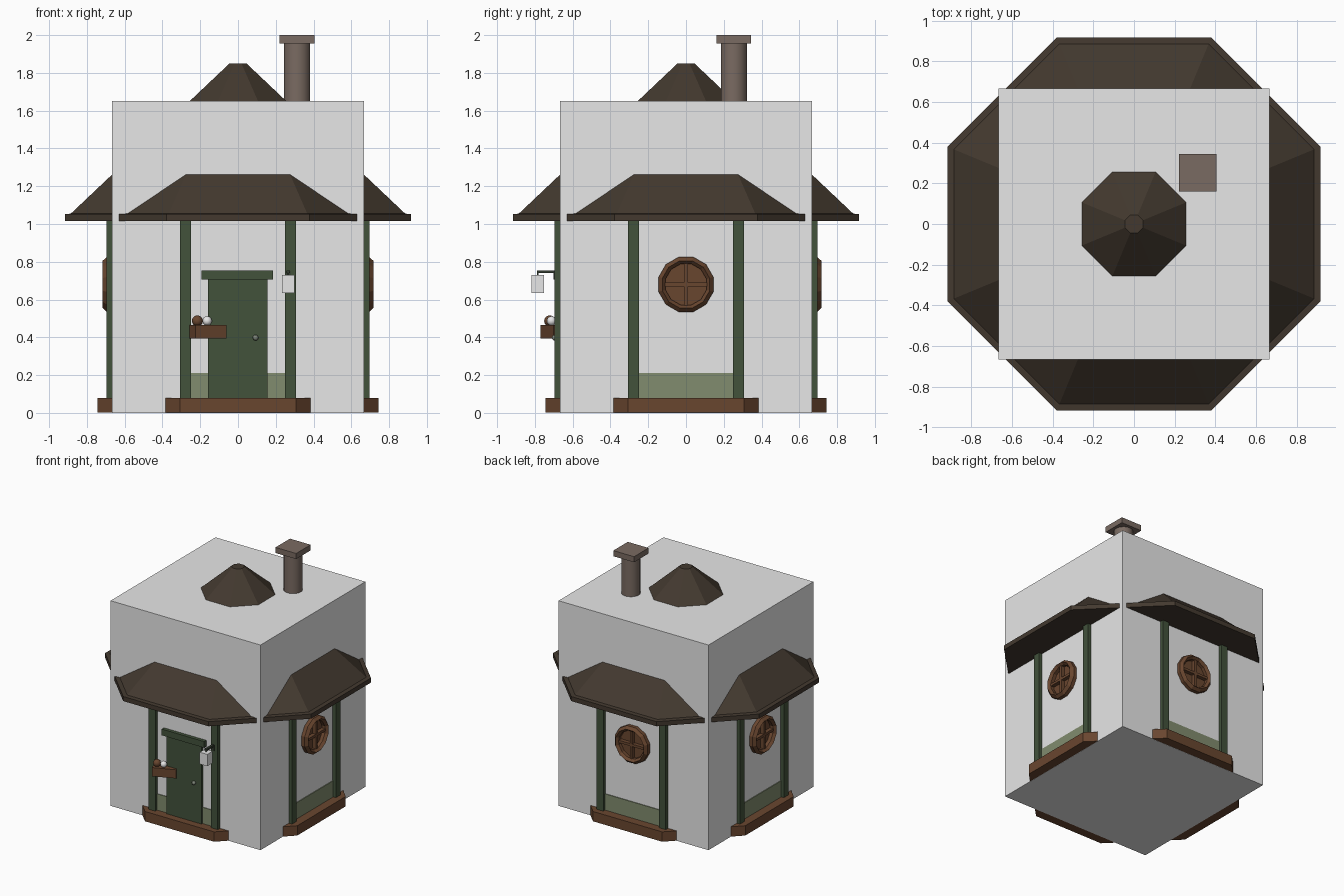
import bpy, bmesh, math
from mathutils import Matrix

cube = bpy.data.objects.get("Cube")
if cube:
    bpy.data.objects.remove(cube, do_unlink=True)


def material(name, *rgb):
    lin = [((c / 255 + 0.055) / 1.055) ** 2.4 for c in rgb] + [1.0]
    m = bpy.data.materials.new(name)
    m.use_nodes = True
    m.diffuse_color = lin
    m.node_tree.nodes["Principled BSDF"].inputs["Base Color"].default_value = lin
    return m


PLASTER = material("pale_grey", 231, 231, 231)
ROOF = material("dark_roof_brown", 67, 57, 47)
WOOD = material("wood_brown", 105, 70, 47)
GREEN = material("dark_green", 66, 82, 59)
SAGE = material("sage_green", 129, 140, 110)
STONE = material("chimney_stone", 122, 107, 98)
IRON = material("dark_iron", 52, 60, 48)
METAL = material("knob_metal", 125, 132, 120)


def finish(name, bm, mat, smooth=False):
    bmesh.ops.recalc_face_normals(bm, faces=bm.faces)
    mesh = bpy.data.meshes.new(name)
    bm.to_mesh(mesh)
    bm.free()
    mesh.materials.append(mat)
    ob = bpy.data.objects.new(name, mesh)
    bpy.context.collection.objects.link(ob)
    if smooth:
        bpy.ops.object.select_all(action='DESELECT')
        ob.select_set(True)
        bpy.context.view_layer.objects.active = ob
        bpy.ops.object.shade_smooth_by_angle(angle=math.radians(40))
    return ob


def box(name, mat, x, y, z, turn=0):
    """Box from (min, max) ranges, turned about its own upright axis."""
    bm = bmesh.new()
    mid = [(r[0] + r[1]) / 2 for r in (x, y, z)]
    size = [r[1] - r[0] for r in (x, y, z)]
    bmesh.ops.create_cube(bm, size=1, matrix=Matrix.Translation(mid)
                          @ Matrix.Rotation(math.radians(turn), 4, 'Z')
                          @ Matrix.Diagonal((*size, 1)))
    return finish(name, bm, mat)


def lathe(name, mat, profile, sides, at=(0, 0, 0), rot=None, closed=False, smooth=False):
    """Stack of regular polygons; the profile gives (distance to flat, height)."""
    bm = bmesh.new()
    k = 1 / math.cos(math.pi / sides)
    rings = []
    for r, h in profile:
        ang = [(i + 0.5) * math.tau / sides for i in range(sides)]
        rings.append([bm.verts.new((r * k * math.cos(a), r * k * math.sin(a), h)) for a in ang])
    pairs = list(zip(rings, rings[1:]))
    if closed:
        pairs.append((rings[-1], rings[0]))
    else:
        bm.faces.new(rings[0])
        bm.faces.new(rings[-1])
    for a, b in pairs:
        for i in range(sides):
            j = (i + 1) % sides
            bm.faces.new((a[i], a[j], b[j], b[i]))
    bm.transform(Matrix.Translation(at) @ (rot or Matrix()))
    return finish(name, bm, mat, smooth)


def ball(name, mat, at, r):
    bm = bmesh.new()
    bmesh.ops.create_uvsphere(bm, u_segments=12, v_segments=8, radius=r,
                              matrix=Matrix.Translation(at))
    return finish(name, bm, mat, True)


# Main block and octagonal layers
HALF = 0.667
box("main_block", PLASTER, (-HALF, HALF), (-HALF, HALF), (0, 1.65))
lathe("platform", WOOD, [(0.743, 0.001), (0.743, 0.08)], 8)
lathe("wainscot", SAGE, [(0.673, 0.08), (0.673, 0.21)], 8)
lathe("roof", ROOF, [(0.917, 1.015), (0.917, 1.052), (0.885, 1.055), (0.045, 1.85)], 8)

# Chimney
lathe("chimney", STONE, [(0.069, 1.2), (0.069, 1.96)], 16, at=(0.313, 0.253, 0), smooth=True)
box("chimney_cap", STONE, (0.221, 0.405), (0.161, 0.345), (1.955, 2.0))

# Posts at the corners of the octagon
for i in range(4):
    c, s = round(math.cos(i * math.pi / 2)), round(math.sin(i * math.pi / 2))
    for side in (-0.278, 0.278):
        x, y = HALF * c - side * s, HALF * s + side * c
        box("post", GREEN, (x - 0.029, x + 0.029), (y - 0.029, y + 0.029), (0.08, 1.02))

# Round windows on the three sides without a door
RING = [(0.145, 0.66), (0.145, 0.695), (0.125, 0.717), (0.108, 0.697), (0.108, 0.66)]
for label, turn in (("left", 0), ("back", 90), ("right", 180)):
    spin = Matrix.Rotation(math.radians(turn), 4, 'Z')
    face = spin @ Matrix.Rotation(math.pi / 2, 4, 'Y')
    at = (0, 0, 0.68)
    lathe(label + "_window_ring", WOOD, RING, 12, at, face, closed=True)
    lathe(label + "_window_pane", WOOD, [(0.12, 0.66), (0.12, 0.67)], 12, at, face)
    for part, w, h in (("upright", 0.01, 0.12), ("crossbar", 0.12, 0.01)):
        bar = box(label + "_window_" + part, WOOD, (0.66, 0.7), (-w, w), (0.68 - h, 0.68 + h))
        bar.data.transform(spin)

# Door
box("door", GREEN, (-0.158, 0.155), (-0.685, -0.65), (0.08, 0.72))
box("door_lintel", GREEN, (-0.192, 0.186), (-0.695, -0.65), (0.705, 0.755))
ball("door_knob", METAL, (0.093, -0.695, 0.398), 0.015)

# Hanging lantern
box("lantern_plate", IRON, (0.255, 0.277), (-0.702, -0.69), (0.705, 0.75))
box("lantern_arm", IRON, (0.256, 0.276), (-0.79, -0.69), (0.74, 0.754))
box("lantern_hook", IRON, (0.262, 0.27), (-0.789, -0.781), (0.725, 0.745))
box("lantern", PLASTER, (0.233, 0.3), (-0.819, -0.752), (0.635, 0.73))

# Slanted shelf with round ornaments
box("shelf", WOOD, (-0.252, -0.072), (-0.739, -0.639), (0.395, 0.465), turn=22.5)
ball("brown_ornament", WOOD, (-0.215, -0.722, 0.487), 0.029)
ball("pale_ornament", PLASTER, (-0.163, -0.712, 0.487), 0.025)
